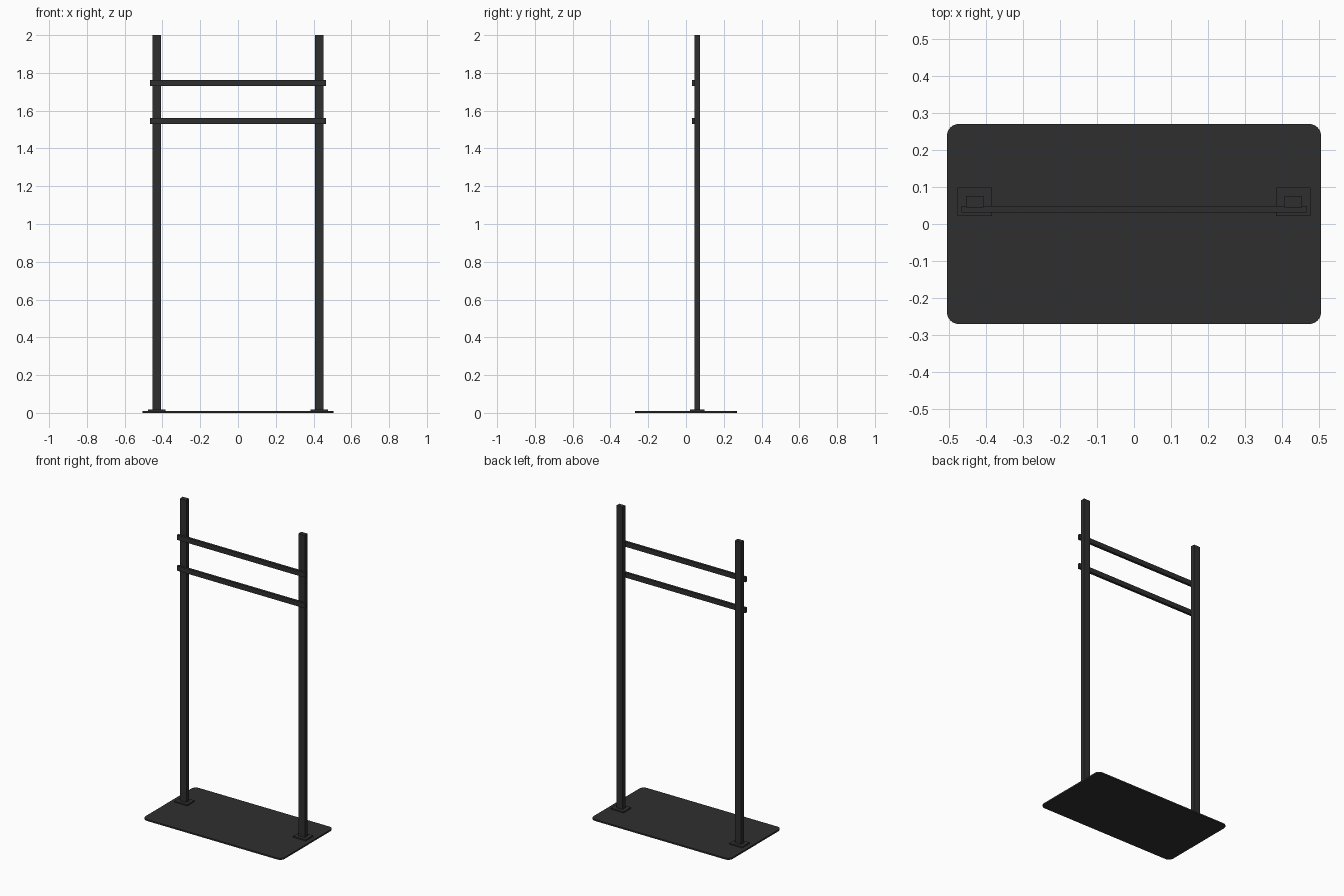
import bpy
import bmesh

old = bpy.data.objects.get("Cube")
if old:
    bpy.data.objects.remove(old, do_unlink=True)

black = bpy.data.materials.new("matte_black_steel")
black.use_nodes = True
colour = (0.028, 0.028, 0.028, 1)
black.diffuse_color = colour
black.node_tree.nodes["Principled BSDF"].inputs["Base Color"].default_value = colour


def box(name, low, high, corner=0):
    """Box between two corners, with optional rounding of its upright edges."""
    bm = bmesh.new()
    bmesh.ops.create_cube(bm, size=1)
    for v in bm.verts:
        v.co = [(a + b) / 2 + c * (b - a) for a, b, c in zip(low, high, v.co)]
    if corner:
        upright = [e for e in bm.edges
                   if abs(e.verts[0].co.z - e.verts[1].co.z) > 1e-4]
        bmesh.ops.bevel(bm, geom=upright, offset=corner, segments=8,
                        profile=0.5, affect='EDGES')
    mesh = bpy.data.meshes.new(name)
    bm.to_mesh(mesh)
    bm.free()
    mesh.materials.append(black)
    obj = bpy.data.objects.new(name, mesh)
    bpy.context.collection.objects.link(obj)
    return obj


# Floor plate with rounded corners
base_top = 0.01
box("base_plate", (-0.505, -0.27, 0), (0.505, 0.27, base_top), corner=0.032)

# Uprights on their foot plates
post_y = 0.06
for side, x in (("left", 0.43), ("right", -0.43)):
    box(side + "_foot_plate", (x - 0.046, post_y - 0.038, base_top),
        (x + 0.046, post_y + 0.038, base_top + 0.008))
    box(side + "_post", (x - 0.023, post_y - 0.015, base_top + 0.008),
        (x + 0.023, post_y + 0.015, 2))

# Cross rails running across the front of the posts
for name, z in (("lower_rail", 1.545), ("upper_rail", 1.747)):
    box(name, (-0.466, 0.031, z - 0.016), (0.466, 0.048, z + 0.016))
